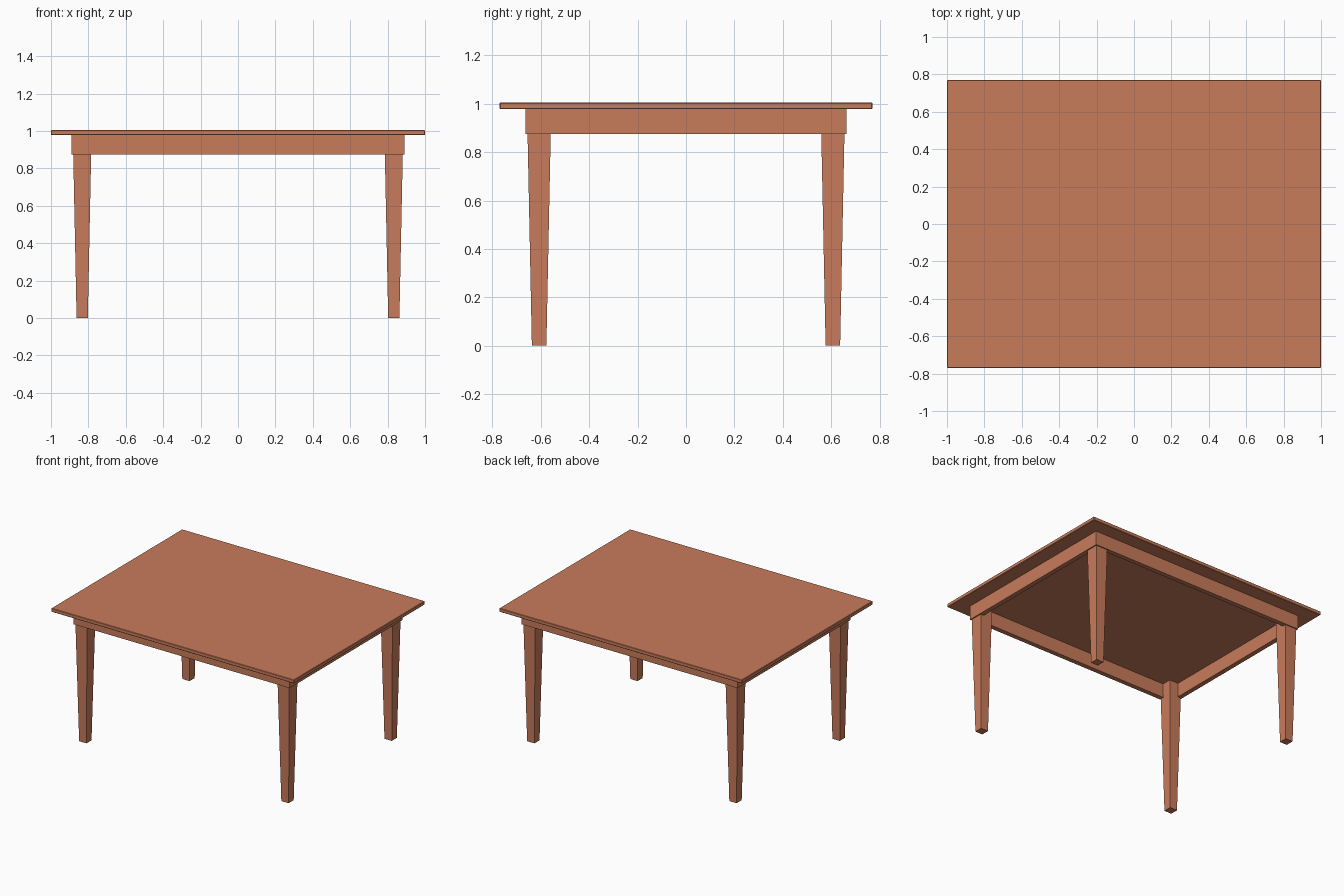
import bpy
import bmesh

cube = bpy.data.objects.get("Cube")
if cube:
    bpy.data.objects.remove(cube, do_unlink=True)

# Single warm wood colour
wood = bpy.data.materials.new("warm_wood")
wood.use_nodes = True
colour = (0.58, 0.2, 0.105, 1)
wood.diffuse_color = colour
wood.node_tree.nodes["Principled BSDF"].inputs["Base Color"].default_value = colour


def loft(name, sections):
    """Solid through rectangular sections (x0, x1, y0, y1, z), bottom to top."""
    bm = bmesh.new()
    rings = []
    for x0, x1, y0, y1, z in sections:
        corners = ((x0, y0), (x1, y0), (x1, y1), (x0, y1))
        rings.append([bm.verts.new((x, y, z)) for x, y in corners])
    bm.faces.new(rings[0][::-1])
    bm.faces.new(rings[-1])
    for low, high in zip(rings, rings[1:]):
        for i in range(4):
            j = (i + 1) % 4
            bm.faces.new((low[i], low[j], high[j], high[i]))
    bmesh.ops.recalc_face_normals(bm, faces=bm.faces)
    mesh = bpy.data.meshes.new(name)
    bm.to_mesh(mesh)
    bm.free()
    mesh.materials.append(wood)
    obj = bpy.data.objects.new(name, mesh)
    bpy.context.collection.objects.link(obj)
    return obj


def box(name, x0, x1, y0, y1, z0, z1):
    return loft(name, [(x0, x1, y0, y1, z0), (x0, x1, y0, y1, z1)])


TOP_Z, UNDER_Z, APRON_Z = 1.005, 0.978, 0.874
AX, AY, THICK = 0.89, 0.663, 0.035

# Thin tabletop with slightly softened edges
top = box("tabletop", -1, 1, -0.77, 0.77, UNDER_Z, TOP_Z)
bevel = top.modifiers.new("soft_edge", "BEVEL")
bevel.width = 0.003
bevel.segments = 1

# Apron rails under the top
for side, s in (("front", -1), ("back", 1)):
    y0, y1 = sorted((s * AY, s * (AY - THICK)))
    box(side + "_apron", -AX, AX, y0, y1, APRON_Z, UNDER_Z)
for side, s in (("right", -1), ("left", 1)):
    x0, x1 = sorted((s * AX, s * (AX - THICK)))
    box(side + "_apron", x0, x1, THICK - AY, AY - THICK, APRON_Z, UNDER_Z)

# Four square legs, tapering evenly towards the floor
CX, CY = 0.833, 0.607
for end, sy in (("front", -1), ("back", 1)):
    for side, sx in (("right", -1), ("left", 1)):
        x, y = sx * CX, sy * CY
        loft(f"{end}_{side}_leg",
             [(x - r, x + r, y - r, y + r, z)
              for r, z in ((0.03, 0), (0.05, UNDER_Z))])
